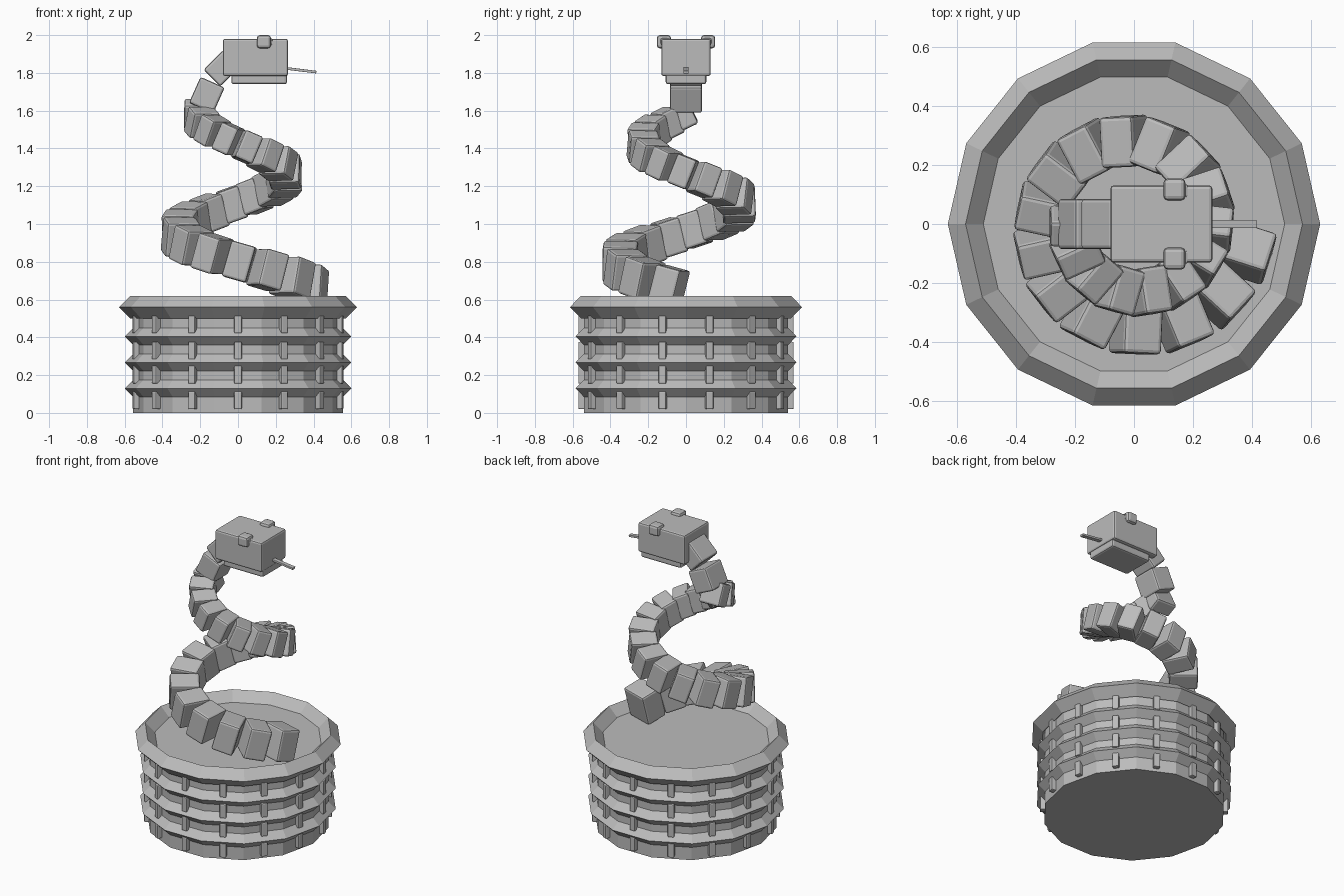
import bpy, bmesh, math
from mathutils import Matrix, Vector

if "Cube" in bpy.data.objects:
    bpy.data.objects.remove(bpy.data.objects["Cube"])

clay = bpy.data.materials.new("plain grey")
clay.diffuse_color = (0.5, 0.5, 0.5, 1)
clay.use_nodes = True
clay.node_tree.nodes["Principled BSDF"].inputs["Base Color"].default_value = clay.diffuse_color
SIDES = 14
STEP = math.tau / SIDES


def finish(name, bm):
    bmesh.ops.recalc_face_normals(bm, faces=bm.faces[:])
    mesh = bpy.data.meshes.new(name)
    bm.to_mesh(mesh)
    bm.free()
    mesh.materials.append(clay)
    ob = bpy.data.objects.new(name, mesh)
    bpy.context.collection.objects.link(ob)
    return ob


def box(name, frame, size, bevel=0.012):
    """Bevelled box; frame places and turns it."""
    bm = bmesh.new()
    bmesh.ops.create_cube(bm, size=1, matrix=Matrix.Diagonal((*size, 1)))
    if bevel:
        bmesh.ops.bevel(bm, geom=bm.edges[:], offset=bevel, segments=2,
                        profile=0.5, affect='EDGES')
    ob = finish(name, bm)
    ob.matrix_world = frame
    return ob


def at(x, y, z, tilt=0.0):
    return Matrix.Translation((x, y, z)) @ Matrix.Rotation(tilt, 4, 'Y')


def diamond_ring(name, radius, z, half):
    """Ring with a diamond cross-section."""
    bm = bmesh.new()
    section = [(half, 0), (0, half), (-half, 0), (0, -half)]
    loops = [[bm.verts.new(((radius + dr) * math.cos(i * STEP),
                            (radius + dr) * math.sin(i * STEP), z + dz))
              for dr, dz in section] for i in range(SIDES)]
    for i in range(SIDES):
        a, b = loops[i], loops[(i + 1) % SIDES]
        for k in range(4):
            m = (k + 1) % 4
            bm.faces.new((a[k], b[k], b[m], a[m]))
    finish(name, bm)


# Basket body
bm = bmesh.new()
bmesh.ops.create_cone(bm, cap_ends=True, segments=SIDES, radius1=0.555, radius2=0.555,
                      depth=0.56, matrix=Matrix.Translation((0, 0, 0.28)))
# align a corner with the x axis
first = max(bm.verts, key=lambda v: v.co.x)
turn = -math.atan2(first.co.y, first.co.x)
bmesh.ops.rotate(bm, verts=bm.verts[:], matrix=Matrix.Rotation(turn, 3, 'Z'))
finish("basket_body", bm)

# Rim and hoops
diamond_ring("basket_rim", 0.57, 0.56, 0.06)
for z in (0.13, 0.267, 0.405):
    diamond_ring("basket_hoop", 0.555, z, 0.045)

# Upright pegs in the middle of every basket side
for z in (0.067, 0.202, 0.329, 0.469):
    for i in range(SIDES):
        turn = Matrix.Rotation((i + 0.5) * STEP, 4, 'Z')
        box("basket_peg", turn @ at(0.55, 0, z), (0.04, 0.04, 0.094), 0.006)

# Coiled body: boxes along a narrowing helix
COUNT = 22


def coil(t):
    a = math.radians(-14 - 524 * t)
    r = 0.38 - 0.24 * t + 0.07 * t * t
    return Vector((r * math.cos(a), r * math.sin(a), 0.67 + 0.91 * t))


for i in range(COUNT):
    t = i / (COUNT - 1)
    p = coil(t)
    along = (coil(t + 0.005) - coil(t - 0.005)).normalized()
    out = Vector((p.x, p.y, 0))
    out = (out - along * out.dot(along)).normalized()
    up = out.cross(along)
    frame = Matrix.Translation(p) @ Matrix((out, along, up)).transposed().to_4x4()
    box("coil_segment", frame, (0.19 - 0.04 * t, 0.14 - 0.045 * t, 0.205 - 0.06 * t), 0.013)

# Neck
box("neck_lower", at(-0.165, 0, 1.682, math.radians(24)), (0.14, 0.17, 0.15))
box("neck_upper", at(-0.085, 0, 1.825, math.radians(45)), (0.125, 0.17, 0.15))

# Head, jaw and tongue
box("head", at(0.0925, 0, 1.882), (0.345, 0.262, 0.197))
box("jaw", at(0.112, 0, 1.768), (0.295, 0.215, 0.056))
box("tongue", at(0.335, 0, 1.814, math.radians(7)), (0.16, 0.028, 0.014), 0.002)

# Eyes with pupils
for side in (-1, 1):
    box("eye", at(0.137, side * 0.117, 1.965), (0.075, 0.075, 0.07), 0.016)
    box("pupil", at(0.163, side * 0.112, 1.966), (0.04, 0.045, 0.035), 0.008)
